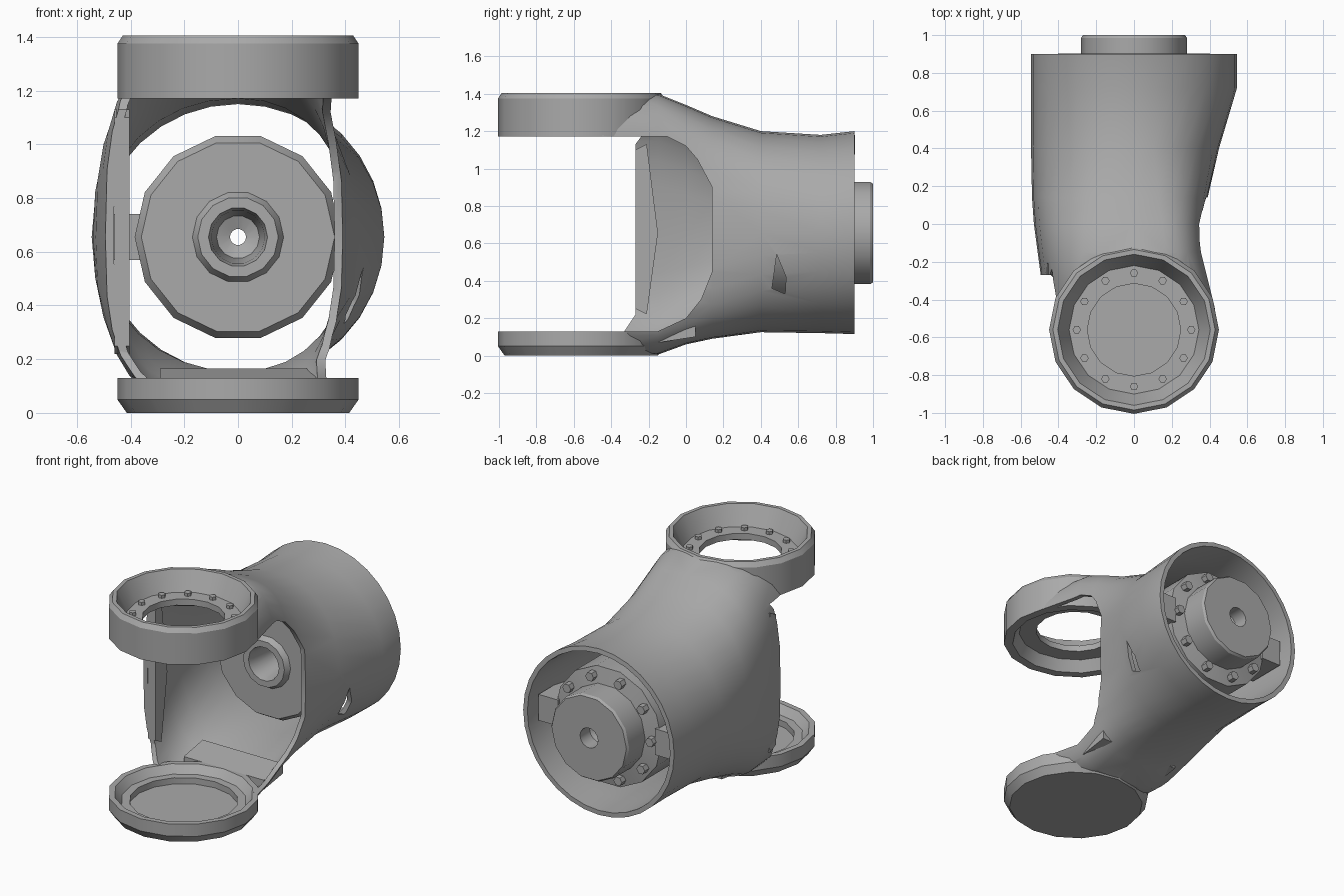
import bpy, bmesh, math
from math import cos, sin, pi
from mathutils import Matrix, Vector

cube = bpy.data.objects.get("Cube")
if cube:
    bpy.data.objects.remove(cube, do_unlink=True)

grey = bpy.data.materials.new("cast grey")
grey.use_nodes = True
grey.diffuse_color = (0.4, 0.4, 0.4, 1)
grey.node_tree.nodes["Principled BSDF"].inputs["Base Color"].default_value = (0.4, 0.4, 0.4, 1)

MID = 0.655      # height of the barrel axis
FORK_Y = -0.56   # centre of both fork eyes


def finish(name, bm):
    mesh = bpy.data.meshes.new(name)
    bmesh.ops.recalc_face_normals(bm, faces=bm.faces)
    bm.to_mesh(mesh)
    bm.free()
    obj = bpy.data.objects.new(name, mesh)
    bpy.context.collection.objects.link(obj)
    mesh.materials.append(grey)
    return obj


def smooth(obj, angle=30):
    bpy.ops.object.select_all(action='DESELECT')
    obj.select_set(True)
    bpy.context.view_layer.objects.active = obj
    bpy.ops.object.shade_smooth_by_angle(angle=math.radians(angle))


def skin(bm, loops, closed):
    """Bridge successive vertex loops with quads."""
    pairs = list(zip(loops, loops[1:]))
    if closed:
        pairs.append((loops[-1], loops[0]))
    for a, b in pairs:
        for i in range(len(a)):
            j = (i + 1) % len(a)
            bm.faces.new((a[i], a[j], b[j], b[i]))


def lathe(name, profile, sides, place, closed=True):
    """Spin (radius, height) points round z, then place the result."""
    bm = bmesh.new()
    loops = [[bm.verts.new((r * cos(2 * pi * i / sides), r * sin(2 * pi * i / sides), h))
              for i in range(sides)] for r, h in profile]
    skin(bm, loops, closed)
    if not closed:
        bm.faces.new(loops[0])
        bm.faces.new(loops[-1])
    bm.transform(place)
    return finish(name, bm)


def prism(name, outline, x0, x1):
    """Extrude a (y, z) outline along x."""
    bm = bmesh.new()
    loops = [[bm.verts.new((x, y, z)) for y, z in outline] for x in (x0, x1)]
    skin(bm, loops, False)
    bm.faces.new(loops[0])
    bm.faces.new(loops[1])
    return finish(name, bm)


# Barrel that flares into the fork: y, right, left, bottom, top, squareness
stations = [
    (0.9, 0.545, 0.545, 0.115, 1.2, 2), (0.72, 0.545, 0.545, 0.12, 1.18, 2),
    (0.4, 0.45, 0.545, 0.125, 1.2, 2.2), (0.14, 0.39, 0.54, 0.09, 1.28, 3),
    (0, 0.375, 0.53, 0.06, 1.34, 3.6), (-0.15, 0.38, 0.51, 0.005, 1.4, 4),
    (-0.3, 0.42, 0.49, 0, 1.4, 4), (-0.45, 0.46, 0.46, 0, 1.4, 4)]
bm = bmesh.new()
rings = []
for y, east, west, low, high, square in stations:
    ring = []
    for i in range(32):
        c, s = cos(2 * pi * i / 32), sin(2 * pi * i / 32)
        n = square if c > 0 else 1 + square / 2
        x = math.copysign(abs(c) ** (2 / n), c) * (east if c > 0 else west)
        z = math.copysign(abs(s) ** (2 / n), s) * (high - MID if s > 0 else MID - low)
        ring.append(bm.verts.new((x, y, MID + z)))
    rings.append(ring)
skin(bm, rings, False)
shell = finish("fork_barrel", bm)
face = shell.data.polygons[0]
if face.normal.dot(face.center - Vector((0, face.center.y, MID))) < 0:
    shell.data.flip_normals()
solid = shell.modifiers.new("wall", 'SOLIDIFY')
solid.thickness = 0.03
solid.offset = -1

# Side windows, slot and clearance for the eyes
wide = [(-1.2, 0.13), (-0.15, 0.13), (0, 0.2), (0.08, 0.3), (0.14, 0.45),
        (0.14, 0.9), (0.06, 1.05), (0, 1.12), (-0.1, 1.17), (-1.2, 1.17)]
narrow = [(-1.2, 0.13), (-0.33, 0.13), (-0.27, 0.22), (-0.27, 1.13),
          (-0.24, 1.17), (-1.2, 1.17)]
slot = [(0.46, 0.36), (0.53, 0.33), (0.535, 0.42), (0.485, 0.54)]
cutters = [
    prism("window_cutter", wide, 0.01, 1),
    prism("narrow_window_cutter", narrow, -1, 0.02),
    prism("slot_cutter", slot, 0.3, 1),
    lathe("eye_cutter", [(0.42, -0.5), (0.42, 2)], 16,
          Matrix.Translation((0, FORK_Y, 0)), False)]
for cutter in cutters:
    cutter.hide_render = True
    cut = shell.modifiers.new(cutter.name, 'BOOLEAN')
    cut.operation = 'DIFFERENCE'
    cut.solver = 'EXACT'
    cut.object = cutter
bpy.context.view_layer.objects.active = shell
for mod in list(shell.modifiers):
    bpy.ops.object.modifier_apply(modifier=mod.name)
for cutter in cutters:
    bpy.data.objects.remove(cutter, do_unlink=True)
smooth(shell, 35)

# Stiffening lip along the long side wall, and the floor behind the lower eye
smooth(prism("wall_lip", [(-0.27, 0.25), (-0.21, 0.22), (-0.15, MID), (-0.21, 1.13),
                          (-0.27, 1.1)], -0.46, -0.405))
smooth(prism("floor_web", [(-0.145, 0.07), (0.05, 0.1), (0.05, 0.165), (-0.145, 0.13)],
             -0.29, 0.29))

# Ribs that hold the hub inside the barrel
for side, name in ((1, "left"), (-1, "right")):
    smooth(prism(f"{name}_hub_rib", [(0.56, 0.57), (0.82, 0.57), (0.82, 0.74), (0.56, 0.74)],
                 side * 0.35, side * 0.49))

# Upper eye: open ring with a ledge; lower eye: closed cup
eye = Matrix.Translation((0, FORK_Y, 0)) @ Matrix.Diagonal((1.01, 1, 1, 1))
smooth(lathe("upper_eye", [
    (0.445, 1.17), (0.445, 1.375), (0.425, 1.405), (0.4, 1.405), (0.34, 1.28),
    (0.245, 1.28), (0.245, 1.24), (0.35, 1.24), (0.39, 1.17)], 16, eye))
smooth(lathe("lower_eye", [
    (0.02, 0), (0.41, 0), (0.445, 0.05), (0.445, 0.13), (0.41, 0.13),
    (0.37, 0.08), (0.32, 0.08), (0.32, 0.04), (0.02, 0.04)], 16, eye, False))

# Drive hub lying along the barrel, with a bore that narrows inside
along_y = Matrix.Translation((0, 0, MID)) @ Matrix.Rotation(-pi / 2, 4, 'X')
smooth(lathe("drive_hub", [
    (0.1, 0.31), (0.08, 0.5), (0.03, 0.52), (0.03, 0.88), (0.065, 0.9), (0.065, 1),
    (0.27, 1), (0.28, 0.985), (0.28, 0.82), (0.385, 0.8), (0.385, 0.34), (0.36, 0.3),
    (0.17, 0.3), (0.15, 0.265), (0.11, 0.265)], 14, along_y))


# Bolt heads on the hub flange and on the eye ledge
def bolts(name, count, radius, size, low, high, place):
    for k in range(count):
        a = 2 * pi * k / count
        spot = place @ Matrix.Translation((radius * cos(a), radius * sin(a), 0))
        smooth(lathe(f"{name}_{k + 1}", [(size, low), (size, high)], 6, spot, False))


bolts("flange_bolt", 10, 0.33, 0.03, 0.78, 0.85, along_y)
bolts("ledge_bolt", 12, 0.3, 0.022, 1.27, 1.3, eye)
